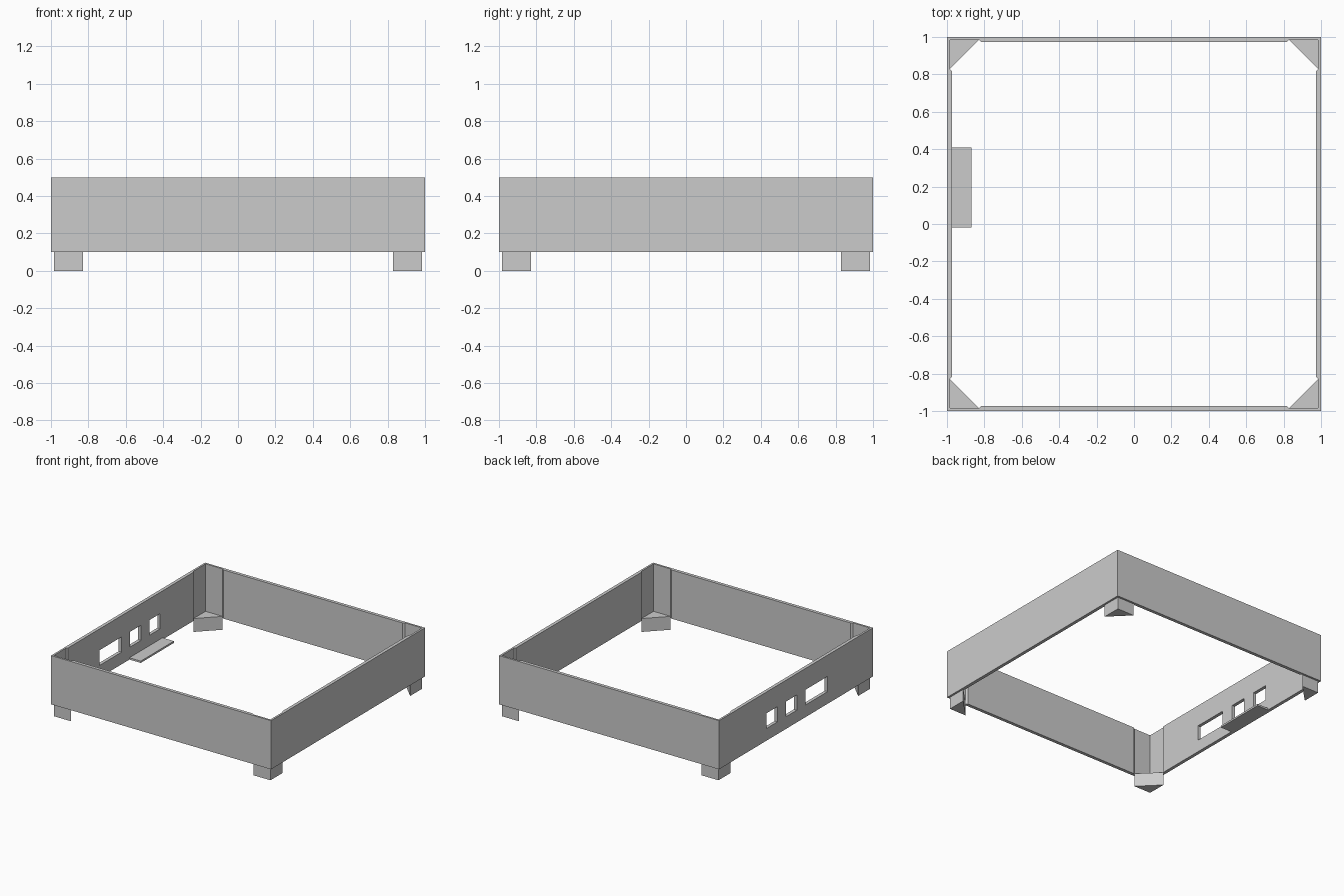
import bpy, bmesh

cube = bpy.data.objects.get("Cube")
if cube:
    bpy.data.objects.remove(cube, do_unlink=True)

grey = bpy.data.materials.new("plain grey")
grey.use_nodes = True
colour = (0.6, 0.6, 0.6, 1)
grey.diffuse_color = colour
grey.node_tree.nodes["Principled BSDF"].inputs["Base Color"].default_value = colour


def prism(name, outline, z0, z1):
    """Extrude a flat outline from z0 up to z1."""
    bm = bmesh.new()
    face = bm.faces.new([bm.verts.new((x, y, z0)) for x, y in outline])
    top = bmesh.ops.extrude_face_region(bm, geom=[face])["geom"]
    bmesh.ops.translate(bm, vec=(0, 0, z1 - z0),
                        verts=[v for v in top if isinstance(v, bmesh.types.BMVert)])
    bmesh.ops.recalc_face_normals(bm, faces=bm.faces)
    mesh = bpy.data.meshes.new(name)
    bm.to_mesh(mesh)
    bm.free()
    mesh.materials.append(grey)
    obj = bpy.data.objects.new(name, mesh)
    bpy.context.collection.objects.link(obj)
    return obj


def rect(x0, x1, y0, y1):
    return [(x0, y0), (x1, y0), (x1, y1), (x0, y1)]


def cut(target, cutter):
    """Subtract the cutter, then discard it."""
    cutter.hide_render = True
    mod = target.modifiers.new("cut", 'BOOLEAN')
    mod.operation = 'DIFFERENCE'
    mod.solver = 'EXACT'
    mod.object = cutter
    bpy.context.view_layer.objects.active = target
    bpy.ops.object.modifier_apply(modifier=mod.name)
    bpy.data.objects.remove(cutter, do_unlink=True)


BASE, TOP = 0.10, 0.50
INNER, POCKET = 0.973, 0.984      # inner wall face, thinned corner face
POCKET_END, LEG_END = 0.815, 0.829

# Wall frame, with a thinned pocket in each inner corner
frame = prism("wall_frame", rect(-1, 1, -1, 1), BASE, TOP)
corner = [(INNER, POCKET_END), (POCKET, LEG_END), (POCKET, POCKET),
          (LEG_END, POCKET), (POCKET_END, INNER)]
inside = []
for _ in range(4):
    inside += corner
    corner = [(-y, x) for x, y in corner]
cut(frame, prism("inside_cutter", inside, 0, 1))

# Port openings through the side wall
for y0, y1 in [(-0.41, -0.12), (-0.01, 0.13), (0.24, 0.38)]:
    cut(frame, prism("port_cutter", rect(-1.1, -0.9, y0, y1), 0.20, 0.325))

# Triangular corner feet
for side, sx in (("left", 1), ("right", -1)):
    for end, sy in (("front", -1), ("back", 1)):
        outline = [(sx * POCKET, sy * POCKET), (sx * LEG_END, sy * POCKET),
                   (sx * POCKET, sy * LEG_END)]
        prism(f"{end}_{side}_foot", outline, 0, 0.11)

# Small shelf below the ports
prism("port_shelf", rect(-INNER, -0.87, -0.02, 0.41), BASE, 0.115)
